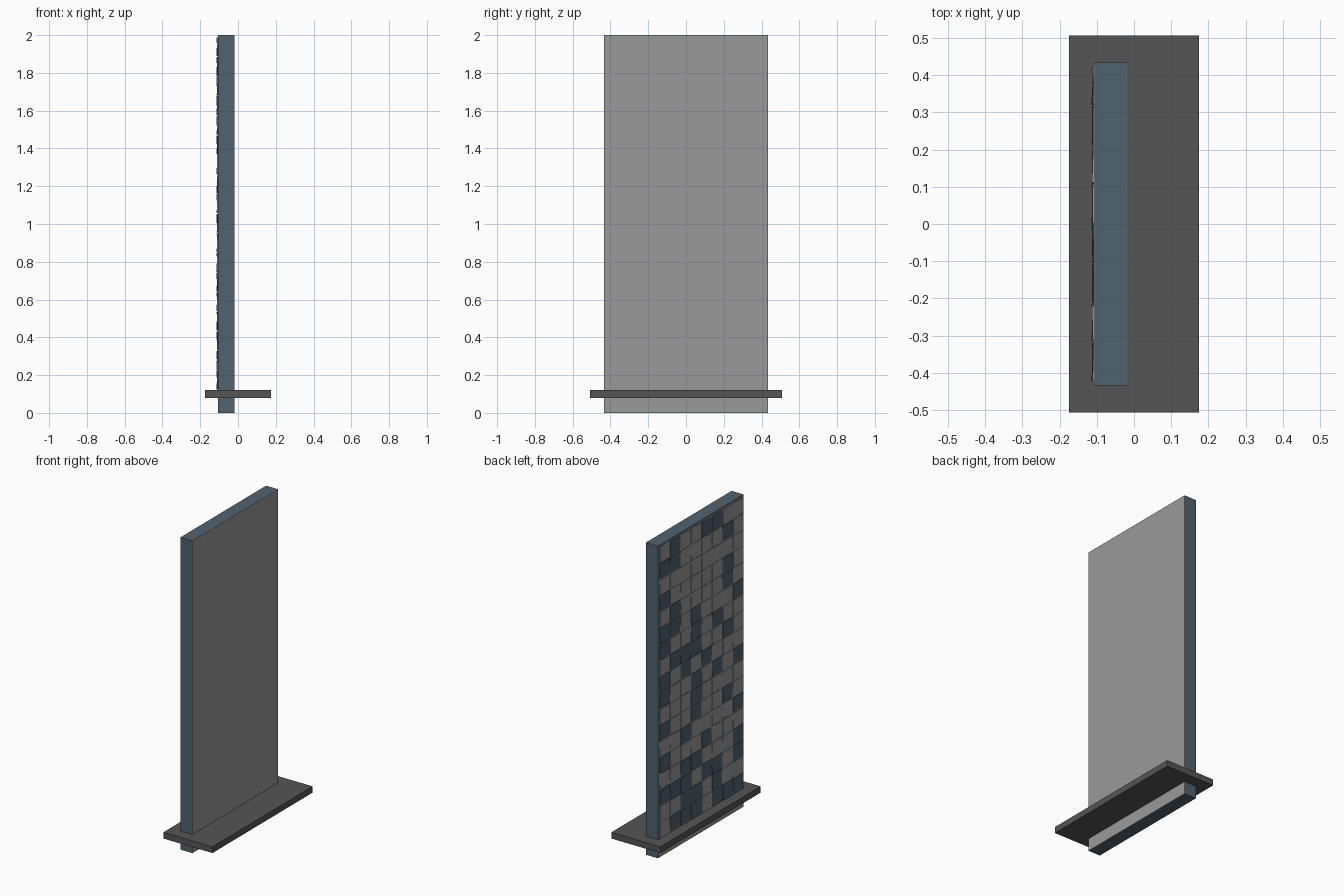
import bpy
import random
from mathutils import Euler, Matrix, Vector

if "Cube" in bpy.data.objects:
    bpy.data.objects.remove(bpy.data.objects["Cube"])

random.seed(7)


def material(name, rgb):
    m = bpy.data.materials.new(name)
    m.diffuse_color = (*rgb, 1)
    m.use_nodes = True
    m.node_tree.nodes["Principled BSDF"].inputs["Base Color"].default_value = m.diffuse_color
    return m


blue = material("slate_blue", (0.08, 0.125, 0.16))
dark = material("dark_grey", (0.09, 0.09, 0.09))
light = material("panel_grey", (0.32, 0.32, 0.32))


def box(name, lo, hi, mat, rot=(0, 0, 0)):
    lo, hi = Vector(lo), Vector(hi)
    bpy.ops.mesh.primitive_cube_add(size=1, location=(lo + hi) / 2)
    ob = bpy.context.object
    ob.name = name
    ob.data.transform(Euler(rot).to_matrix().to_4x4() @ Matrix.Diagonal((*(hi - lo), 1)))
    ob.data.materials.append(mat)
    return ob


# upright slab with grey sheets on both broad faces
box("display_body", (-0.105, -0.434, 0), (-0.021, 0.434, 2), blue)
box("front_screen", (-0.021, -0.434, 0), (-0.019, 0.434, 2), light)
box("back_sheet", (-0.107, -0.430, 0.004), (-0.105, 0.430, 1.996), light)

# floor plate around the foot of the slab
box("base_plate", (-0.174, -0.507, 0.08), (0.174, 0.507, 0.12), dark)

# mosaic of slightly tilted tiles on the back
COLS, ROWS = 8, 18
Z0, Z1, Y1 = 0.122, 1.99, 0.424
dy, dz = 2 * Y1 / COLS, (Z1 - Z0) / ROWS
groups = {"blue_back_tiles": [], "grey_back_tiles": []}
for c in range(COLS):
    for r in range(ROWS):
        y, z = -Y1 + (c + 0.5) * dy, Z0 + (r + 0.5) * dz
        hy, hz = dy * 0.475, dz * 0.475
        tilt = (random.uniform(-0.02, 0.02), random.uniform(-0.04, 0.04), random.uniform(-0.04, 0.04))
        is_blue = random.random() < 0.36
        tile = box("back_tile", (-0.1105, y - hy, z - hz), (-0.1055, y + hy, z + hz),
                   blue if is_blue else light, tilt)
        groups["blue_back_tiles" if is_blue else "grey_back_tiles"].append(tile)

# join the tiles by colour
for name, group in groups.items():
    bpy.ops.object.select_all(action='DESELECT')
    for t in group:
        t.select_set(True)
    bpy.context.view_layer.objects.active = group[0]
    bpy.ops.object.join()
    bpy.context.object.name = name
